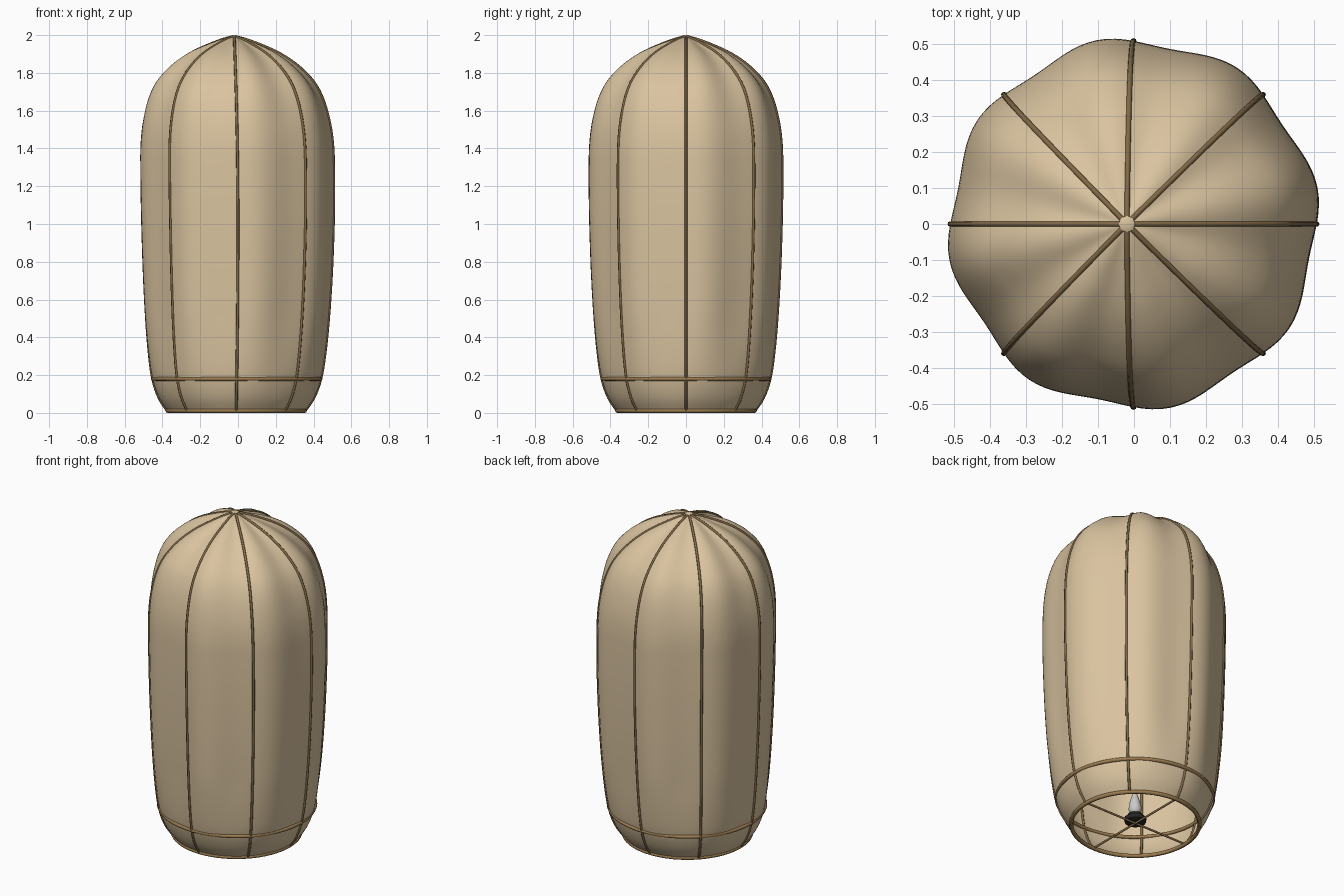
import bpy, bmesh
from math import sin, cos, pi, tau
from mathutils import Vector

if "Cube" in bpy.data.objects:
    bpy.data.objects.remove(bpy.data.objects["Cube"])

# silhouette of the envelope: (radius, height)
PROFILE = [(.365, .012), (.41, .08), (.445, .18), (.466, .32), (.482, .5), (.494, .7),
           (.502, .9), (.507, 1.1), (.508, 1.3), (.505, 1.42), (.492, 1.53), (.465, 1.64),
           (.425, 1.73), (.37, 1.80), (.30, 1.862), (.22, 1.912), (.13, 1.952),
           (.06, 1.978), (.018, 1.989)]


def material(name, rgb):
    m = bpy.data.materials.new(name)
    m.diffuse_color = (*rgb, 1)
    m.use_nodes = True
    m.node_tree.nodes["Principled BSDF"].inputs["Base Color"].default_value = m.diffuse_color
    return m


PAPER = material("paper", (.70, .55, .35))
BAMBOO = material("bamboo", (.22, .14, .06))
CANE = material("cane", (.33, .20, .08))
BLACK = material("burnt", (.02, .02, .02))


def smooth_profile(steps=4):
    """Catmull-Rom refinement of the profile."""
    pts = [Vector(p) for p in PROFILE]
    out = []
    for i in range(len(pts) - 1):
        a, b, c, d = pts[max(i - 1, 0)], pts[i], pts[i + 1], pts[min(i + 2, len(pts) - 1)]
        for s in range(steps):
            t = s / steps
            out.append(.5 * (2 * b + (c - a) * t + (2 * a - 5 * b + 4 * c - d) * t * t
                             + (3 * b - a - 3 * c + d) * t ** 3))
    return out + [pts[-1]]


RINGS = smooth_profile()


def lean(z):
    return -.01 * (1 - z) ** 2 if z < 1 else -.02 * (z - 1) ** 2


def place(r, a, z):
    return Vector((r * cos(a) + lean(z), r * sin(a), z))


def finish(bm, name, mat):
    bmesh.ops.recalc_face_normals(bm, faces=bm.faces)
    me = bpy.data.meshes.new(name)
    bm.to_mesh(me)
    bm.free()
    ob = bpy.data.objects.new(name, me)
    bpy.context.collection.objects.link(ob)
    if mat:
        me.materials.append(mat)
    for p in me.polygons:
        p.use_smooth = True
    return ob


def skin(rings, name, mat, closed=True, caps=False):
    """Bridge a list of point rings into a surface."""
    bm = bmesh.new()
    vs = [[bm.verts.new(p) for p in ring] for ring in rings]
    n = len(vs[0])
    for i in range(len(vs) - 1):
        for j in range(n):
            k = (j + 1) % n
            bm.faces.new((vs[i][j], vs[i][k], vs[i + 1][k], vs[i + 1][j]))
    if caps:
        bm.faces.new(vs[0])
        bm.faces.new(vs[-1])
    return finish(bm, name, mat)


def tube(name, points, radius, mat, cyclic=False):
    cu = bpy.data.curves.new(name, 'CURVE')
    cu.dimensions = '3D'
    cu.bevel_depth = radius
    cu.bevel_resolution = 2
    cu.use_fill_caps = True
    sp = cu.splines.new('POLY')
    sp.points.add(len(points) - 1)
    for p, co in zip(sp.points, points):
        p.co = (*co, 1)
    sp.use_cyclic_u = cyclic
    cu.materials.append(mat)
    ob = bpy.data.objects.new(name, cu)
    bpy.context.collection.objects.link(ob)
    return ob


def lathe(name, profile, mat, n=24):
    rings = [[place(r, tau * j / n, z) for j in range(n)] for r, z in profile]
    ob = skin(rings, name, mat, caps=True)
    bpy.ops.object.select_all(action='DESELECT')
    ob.select_set(True)
    bpy.context.view_layer.objects.active = ob
    bpy.ops.object.shade_smooth_by_angle()
    return ob


# paper envelope with eight soft billows, open at the bottom
def billow(r, z):
    rise = min(max((z - .02) / .5, 0), 1)
    return .012 * rise * min(1, r / .2) * (1 + .5 * max(0, min(1, (z - 1.5) / .3)))


N = 128
skin([[place(p.x + billow(p.x, p.y) * sin(8 * tau * j / N), tau * j / N, p.y)
       for j in range(N)] for p in RINGS], "paper_envelope", PAPER)

# crown patch
lathe("crown_patch", [(.022, 1.986), (.022, 1.996), (.014, 2.0)], PAPER)

# eight bamboo ribs
for i in range(8):
    tube(f"rib_{i + 1}", [place(p.x, i * tau / 8, p.y) for p in RINGS], .0075, BAMBOO)

# two hoops
for name, r, z, thick in (("mouth_hoop", .363, .012, .012), ("upper_hoop", .443, .18, .011)):
    tube(name, [place(r, tau * j / 64, z) for j in range(64)], thick, CANE, True)

# cross wires carrying the burner
for name, a in (("cross_wire_x", 0), ("cross_wire_y", pi / 2)):
    tube(name, [place(-.363, a, .016), place(.363, a, .016)], .006, CANE)

# burner cup and flame
lathe("burner_cup", [(.045, .018), (.06, .024), (.064, .045), (.05, .05), (.042, .07)], BLACK)
lathe("flame", [(.016, .07), (.03, .085), (.037, .105), (.035, .13), (.026, .165),
                (.014, .2), (.003, .225)], None)
